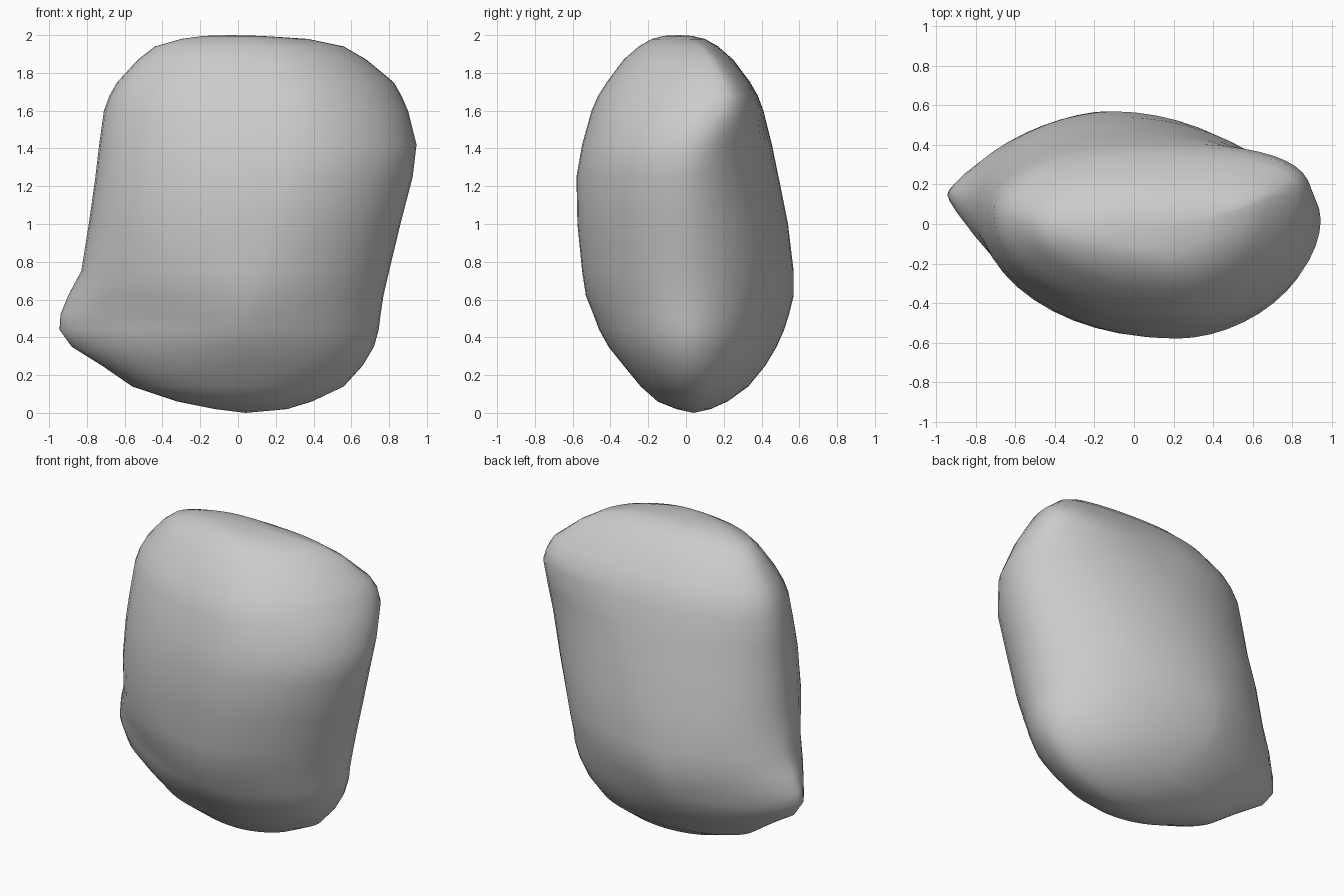
import bpy
import math

SEGMENTS = 48

# Height, right tip x, left tip x, front y, back y, right ridge y, left ridge y
SECTIONS = [
    (.02, -.12, .26, -.05, .13, .05, .04),
    (.06, -.32, .39, -.15, .22, .08, .04),
    (.14, -.56, .56, -.24, .33, .1, .04),
    (.25, -.72, .66, -.33, .42, .12, .03),
    (.35, -.88, .72, -.41, .48, .14, .02),
    (.44, -.945, .745, -.46, .52, .15, .02),
    (.52, -.94, .755, -.49, .545, .15, .01),
    (.62, -.9, .77, -.53, .57, .14, .01),
    (.75, -.83, .8, -.55, .57, .12, 0),
    (1, -.79, .86, -.575, .54, .08, 0),
    (1.25, -.755, .925, -.58, .49, .05, -.01),
    (1.42, -.735, .945, -.55, .455, .05, .02),
    (1.6, -.71, .9, -.5, .41, .05, .11),
    (1.68, -.68, .865, -.465, .38, .045, .15),
    (1.75, -.64, .825, -.42, .34, .04, .16),
    (1.87, -.53, .68, -.33, .25, .01, .13),
    (1.94, -.44, .56, -.25, .17, -.02, .08),
    (1.98, -.3, .37, -.18, .1, -.03, .02),
    (1.996, -.18, .12, -.12, .03, -.05, -.02),
]


def bump(z, centre, reach):
    return math.exp(-((z - centre) / reach) ** 2)


def section_ring(z, tip_right, tip_left, front, back, ridge_right, ridge_left):
    """One closed, lens-like outline made of four superellipse quarters."""
    width = tip_left - tip_right
    ring = []
    for i in range(SEGMENTS):
        angle = math.tau * i / SEGMENTS
        c, s = math.cos(angle), math.sin(angle)
        tip, ridge = (tip_left, ridge_left) if c > 0 else (tip_right, ridge_right)
        crest_y, crest_x = (back, .45) if s > 0 else (front, .58)
        crest_x = tip_right + width * crest_x
        if c <= 0:
            # The low right corner is pinched to a blunt point
            roundness = 2 - .6 * bump(z, .47, .25)
        elif s > 0:
            # The high left back corner is squared off
            roundness = 1.85 + 1.1 * bump(z, 1.66, .17)
        else:
            roundness = 1.85
        u = abs(c) ** (2 / roundness)
        v = abs(s) ** (2 / roundness)
        ring.append((crest_x + (tip - crest_x) * u,
                     ridge + (crest_y - ridge) * v, z))
    return ring


def loft(name, sections, bottom, top, material):
    """Skin the sections and close both ends with a fan."""
    verts = [p for section in sections for p in section_ring(*section)]
    faces = []
    for row in range(len(sections) - 1):
        for i in range(SEGMENTS):
            j = (i + 1) % SEGMENTS
            a, b = row * SEGMENTS, (row + 1) * SEGMENTS
            faces.append((a + i, a + j, b + j, b + i))
    low, high = len(verts), len(verts) + 1
    last = low - SEGMENTS
    verts += [bottom, top]
    for i in range(SEGMENTS):
        j = (i + 1) % SEGMENTS
        faces.append((low, j, i))
        faces.append((high, last + i, last + j))
    mesh = bpy.data.meshes.new(name)
    mesh.from_pydata(verts, [], faces)
    mesh.materials.append(material)
    mesh.shade_smooth()
    obj = bpy.data.objects.new(name, mesh)
    bpy.context.collection.objects.link(obj)


def flat_material(name, color):
    material = bpy.data.materials.new(name)
    material.use_nodes = True
    material.diffuse_color = color
    material.node_tree.nodes["Principled BSDF"].inputs["Base Color"].default_value = color
    return material


cube = bpy.data.objects.get("Cube")
if cube:
    bpy.data.objects.remove(cube, do_unlink=True)

# Smooth boulder
stone = flat_material("stone_grey", (.6, .6, .6, 1))
loft("boulder", SECTIONS, (.04, .04, 0), (-.04, -.04, 2), stone)
